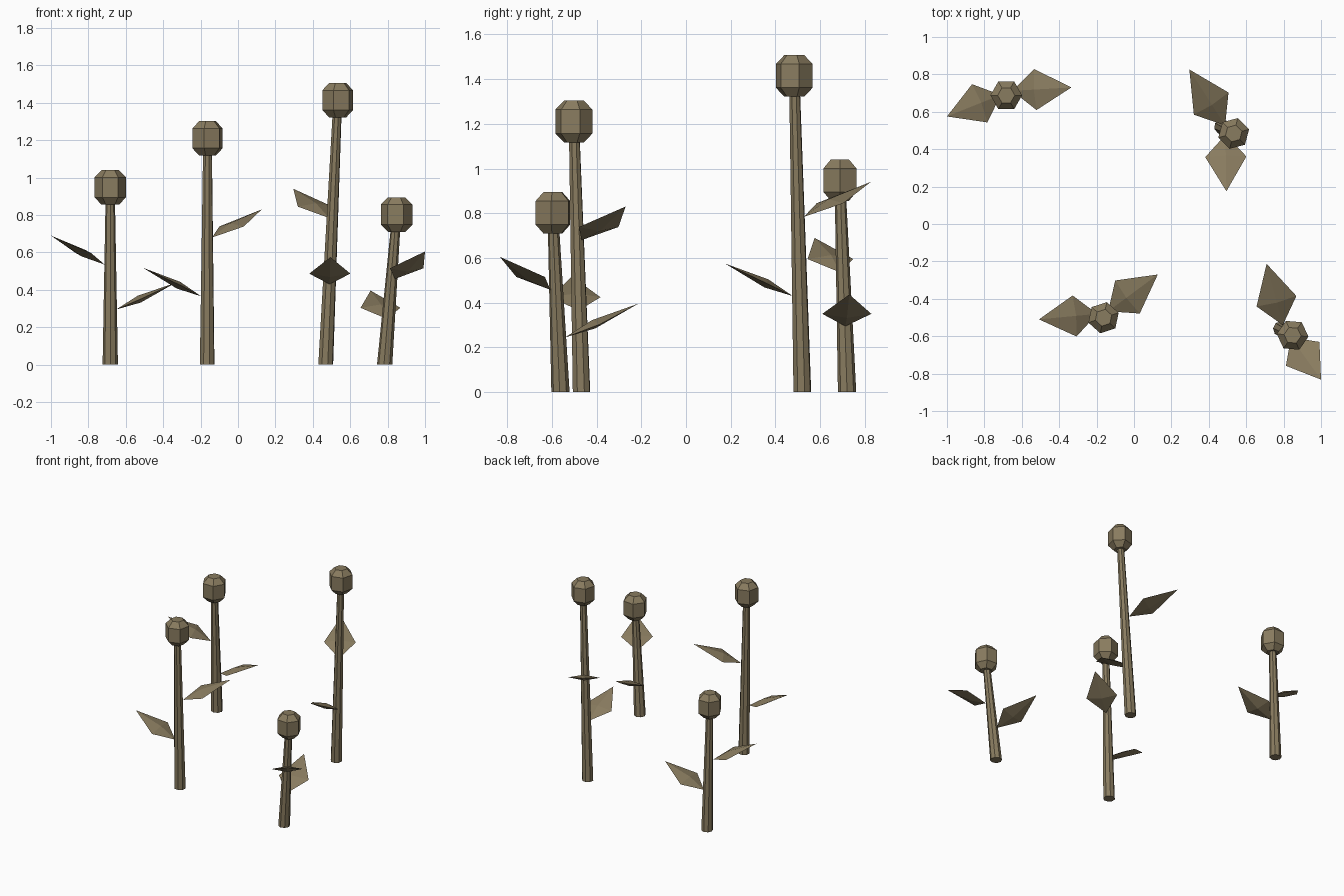
import bpy, math
from mathutils import Vector

if "Cube" in bpy.data.objects:
    bpy.data.objects.remove(bpy.data.objects["Cube"])

mat = bpy.data.materials.new("dry_brown")
mat.diffuse_color = (0.25, 0.20, 0.115, 1)
mat.use_nodes = True
mat.node_tree.nodes["Principled BSDF"].inputs["Base Color"].default_value = mat.diffuse_color


def add(name, verts, faces):
    me = bpy.data.meshes.new(name)
    me.from_pydata(verts, [], faces)
    me.materials.append(mat)
    ob = bpy.data.objects.new(name, me)
    bpy.context.collection.objects.link(ob)
    return ob


def stack(name, rings, n, turn=0.0):
    """Closed flat-sided solid through horizontal rings of (centre, radius)."""
    verts, faces = [], []
    for c, r in rings:
        for i in range(n):
            a = turn + 2 * math.pi * i / n
            verts.append((c.x + r * math.cos(a), c.y + r * math.sin(a), c.z))
    for k in range(len(rings) - 1):
        for i in range(n):
            j = (i + 1) % n
            faces.append((k * n + i, k * n + j, (k + 1) * n + j, (k + 1) * n + i))
    faces.append(tuple(reversed(range(n))))
    faces.append(tuple(range((len(rings) - 1) * n, len(rings) * n)))
    return add(name, verts, faces)


def leaf(name, base, tip):
    """Flattened diamond, widest at 0.39 of its length."""
    d = tip - base
    side = d.cross(Vector((0, 0, 1))).normalized()
    up = side.cross(d).normalized()
    mid = base + d * 0.39
    verts = [base, mid + side * 0.11, tip, mid - side * 0.11,
             mid + up * 0.02, mid - up * 0.02]
    faces = []
    for i in range(4):
        j = (i + 1) % 4
        faces += [(j, i, 4), (i, j, 5)]
    return add(name, verts, faces)


# base xy, head centre, head turn in degrees, leaves as (start height, tip)
plants = [
    ((-0.683, 0.72), (-0.683, 0.688, 0.948), 0,
     [(0.295, (-0.335, 0.73, 0.437)), (0.535, (-1.0, 0.575, 0.69))]),
    ((-0.165, -0.467), (-0.163, -0.501, 1.21), 18,
     [(0.365, (-0.508, -0.51, 0.518)), (0.68, (0.127, -0.27, 0.83))]),
    ((0.469, 0.52), (0.533, 0.484, 1.414), 15,
     [(0.784, (0.296, 0.826, 0.94)), (0.43, (0.494, 0.175, 0.575))]),
    ((0.784, -0.561), (0.848, -0.595, 0.802), -5,
     [(0.458, (1.0, -0.832, 0.605)), (0.245, (0.709, -0.213, 0.396))]),
]

head_profile = [(0.046, -0.093), (0.085, -0.053), (0.085, 0.053), (0.046, 0.093)]

for n, (xy, top, turn, leaves) in enumerate(plants, 1):
    foot, top = Vector((*xy, 0)), Vector(top)
    # tapered leaning stem
    stack(f"stem_{n}", [(foot, 0.041), (top, 0.024)], 8, math.radians(turn))
    # chamfered six-sided seed head
    stack(f"seed_head_{n}", [(top + Vector((0, 0, z)), r) for r, z in head_profile],
          6, math.radians(turn))
    # two leaves growing out of the stem surface
    for k, (z, tip) in enumerate(leaves, 1):
        tip = Vector(tip)
        axis = foot.lerp(top, z / top.z)
        out = Vector((tip.x - axis.x, tip.y - axis.y, 0)).normalized()
        leaf(f"leaf_{n}_{k}", axis + out * 0.032, tip)
